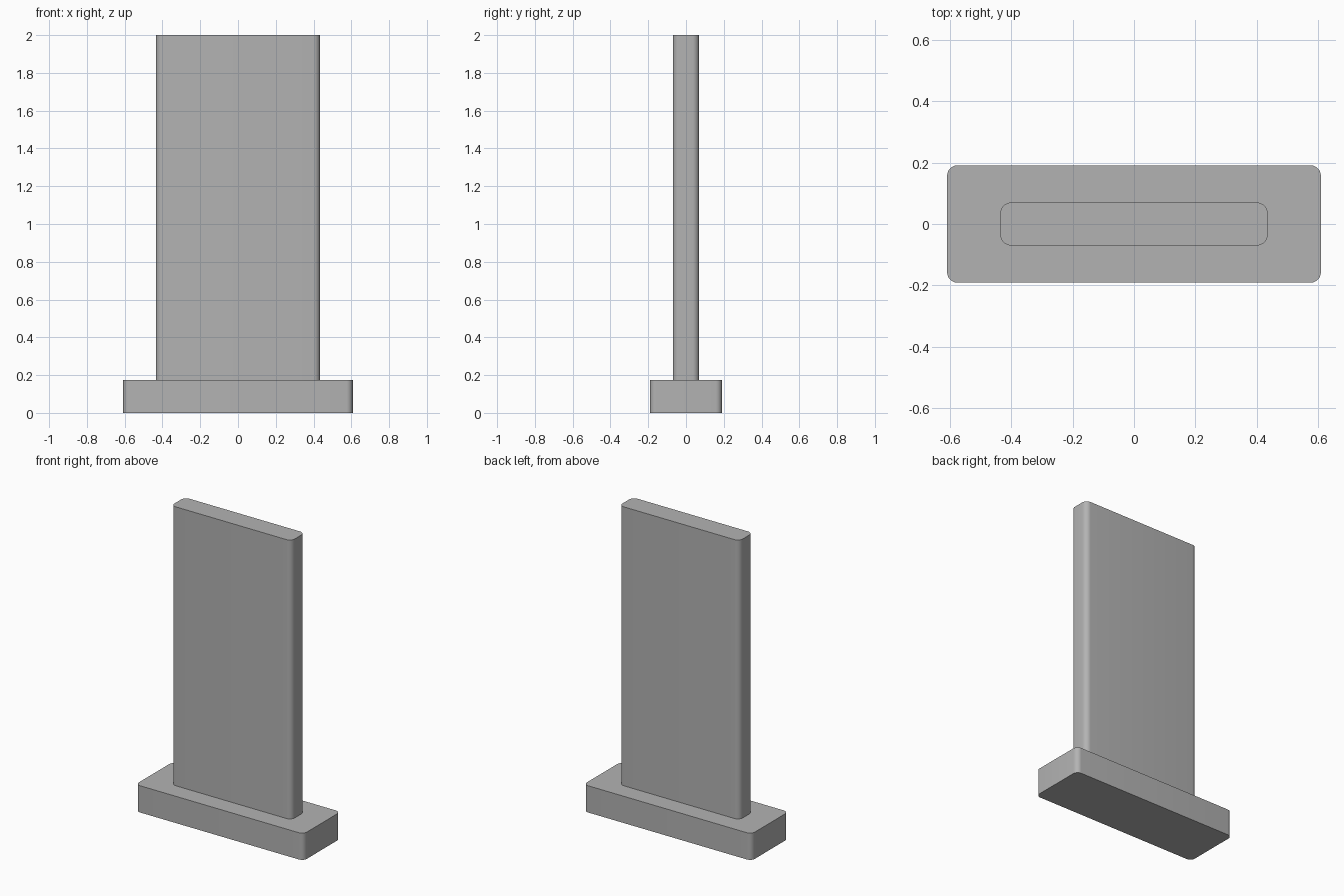
import bpy
import bmesh
import math
from mathutils import Vector

default = bpy.data.objects.get("Cube")
if default:
    bpy.data.objects.remove(default, do_unlink=True)

# Single grey finish
GREY = (0.45, 0.45, 0.45, 1.0)
grey = bpy.data.materials.new("plain grey")
grey.use_nodes = True
grey.diffuse_color = GREY
grey.node_tree.nodes["Principled BSDF"].inputs["Base Color"].default_value = GREY


def rounded_block(name, width, depth, bottom, top, radius):
    """Upright block with rounded vertical edges and crisp rims."""
    bm = bmesh.new()
    bmesh.ops.create_cube(bm, size=1)
    bmesh.ops.scale(bm, vec=Vector((width, depth, top - bottom)), verts=bm.verts)
    bmesh.ops.translate(bm, vec=Vector((0, 0, (top + bottom) / 2)), verts=bm.verts)
    upright = [e for e in bm.edges
               if abs(e.verts[0].co.z - e.verts[1].co.z) > 0.01]
    bmesh.ops.bevel(bm, geom=upright, offset=radius, segments=8,
                    profile=0.5, affect='EDGES')
    mesh = bpy.data.meshes.new(name)
    bm.to_mesh(mesh)
    bm.free()
    mesh.materials.append(grey)
    obj = bpy.data.objects.new(name, mesh)
    bpy.context.collection.objects.link(obj)
    bpy.ops.object.select_all(action='DESELECT')
    obj.select_set(True)
    bpy.context.view_layer.objects.active = obj
    bpy.ops.object.shade_smooth_by_angle(angle=math.radians(30))
    return obj


# Plinth and the slab standing on it
BASE_HEIGHT = 0.175
rounded_block("base", 1.216, 0.382, 0, BASE_HEIGHT, 0.034)
rounded_block("upright_slab", 0.87, 0.14, BASE_HEIGHT, 2, 0.036)
